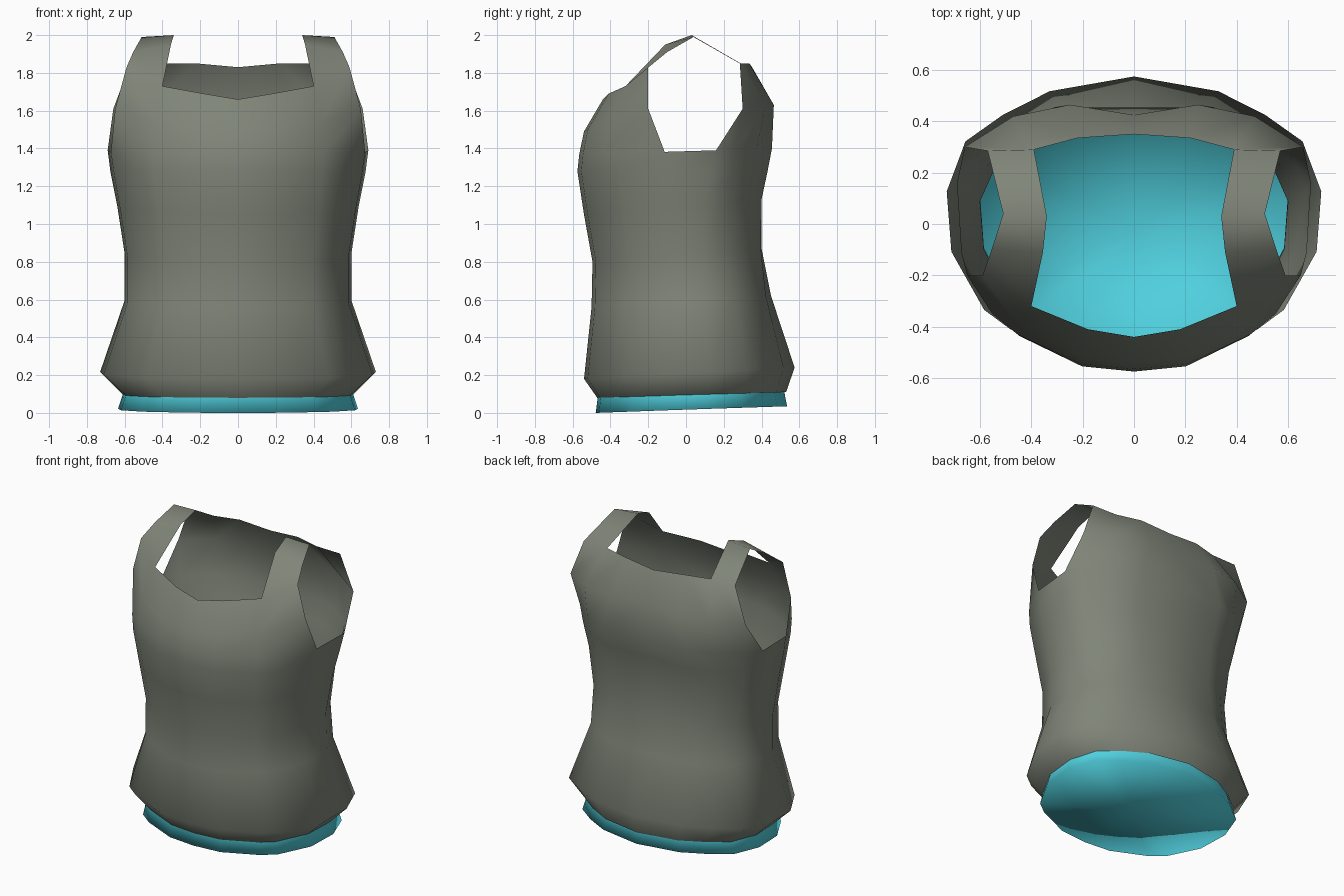
import bpy

if "Cube" in bpy.data.objects:
    bpy.data.objects.remove(bpy.data.objects["Cube"])

# Half cross-section, front centre round the right side to back centre (unit scale)
SECTION = [(0, -1), (.30, -.965), (.66, -.76), (.80, -.62), (.975, -.2),
           (1, .22), (.9, .56), (.70, .74), (.45, .90), (0, 1)]
N = len(SECTION)


def ring(width, front, back, z_front, z_back, flat=.90, side=.22):
    """Half ring of points; flat squares off the back, side places the side point."""
    pts = []
    for i, (u, v) in enumerate(SECTION):
        if i == 8:
            v = flat
        elif i == 7:
            v += (flat - .9) * .8
        elif i == 5:
            v = side
        y = v * (front if v < 0 else back)
        pts.append((u * width, y, z_front + (z_back - z_front) * (v + 1) / 2))
    return pts


def material(name, colour):
    m = bpy.data.materials.new(name)
    m.diffuse_color = (*colour, 1)
    m.use_nodes = True
    m.node_tree.nodes["Principled BSDF"].inputs["Base Color"].default_value = m.diffuse_color
    return m


def half_object(name, verts, faces, mat):
    """Smooth half mesh, mirrored across x."""
    me = bpy.data.meshes.new(name)
    me.from_pydata(verts, [], faces)
    me.materials.append(mat)
    for p in me.polygons:
        p.use_smooth = True
    ob = bpy.data.objects.new(name, me)
    bpy.context.collection.objects.link(ob)
    mod = ob.modifiers.new("mirror", 'MIRROR')
    mod.merge_threshold = 0.002


def bridge(a, b, cols):
    """Quads between two rows starting at vertex a and b."""
    return [(a + c, a + c + 1, b + c + 1, b + c) for c in cols]


cloth = material("grey green cloth", (.215, .235, .19))
cyan = material("cyan lining", (.08, .63, .73))

# Shirt body: hem, hips, waist, ribs, chest, underarm
rings = [(.61, .47, .53, .08, .11), (.73, .54, .575, .18, .24),
         (.60, .50, .45, .56, .62, .94), (.60, .495, .40, .80, .87, .99),
         (.64, .54, .40, 1.05, 1.13, 1.0, .25), (.675, .575, .43, 1.28, 1.27, 1.0, .3),
         (.69, .565, .455, 1.37, 1.40, 1.0, .35)]
verts, faces = [], []
for r in rings:
    verts += ring(*r)
for r in range(len(rings) - 1):
    faces += bridge(r * N, (r + 1) * N, range(N - 1))

# Yoke: rows beside the armhole, then the neckline (front four, back four)
under = (len(rings) - 1) * N
row1 = len(verts)
row2 = row1 + 8
verts += [(0, -.54, 1.49), (.2, -.52, 1.50), (.44, -.41, 1.54), (.65, -.2, 1.61),
          (.66, .30, 1.61), (.47, .42, 1.62), (.25, .465, 1.63), (0, .425, 1.63)]
verts += [(0, -.44, 1.66), (.18, -.41, 1.69), (.40, -.32, 1.73), (.59, -.2, 1.83),
          (.57, .285, 1.85), (.39, .29, 1.85), (.22, .335, 1.85), (0, .35, 1.83)]
faces += bridge(under, row1, range(3))
faces += bridge(under + 2, row1, range(4, 7))
faces += bridge(row1, row2, (0, 1, 2, 4, 5, 6))
# Slanted lower corners of the armhole
faces += [(under + 3, under + 4, row1 + 3), (under + 5, under + 6, row1 + 4)]

# Shoulder strap: two crossings between the neckline corners
s = len(verts)
verts += [(.355, -.11, 1.95), (.555, -.1, 1.91), (.34, .03, 2.0), (.51, .04, 1.99)]
faces += [(row2 + 2, row2 + 3, s + 1, s), (s, s + 1, s + 3, s + 2),
          (s + 2, s + 3, row2 + 4, row2 + 5)]
half_object("tank_top", verts, faces, cloth)

# Lining at the hem: short wall and closed flat underside
lining = ring(.635, .478, .535, 0, .035) + ring(.60, .463, .515, .115, .14)
lining.append((0, -.03, .02))
lfaces = bridge(0, N, range(N - 1))
lfaces += [(c + 1, c, 2 * N) for c in range(N - 1)]
half_object("hem_lining", lining, lfaces, cyan)
